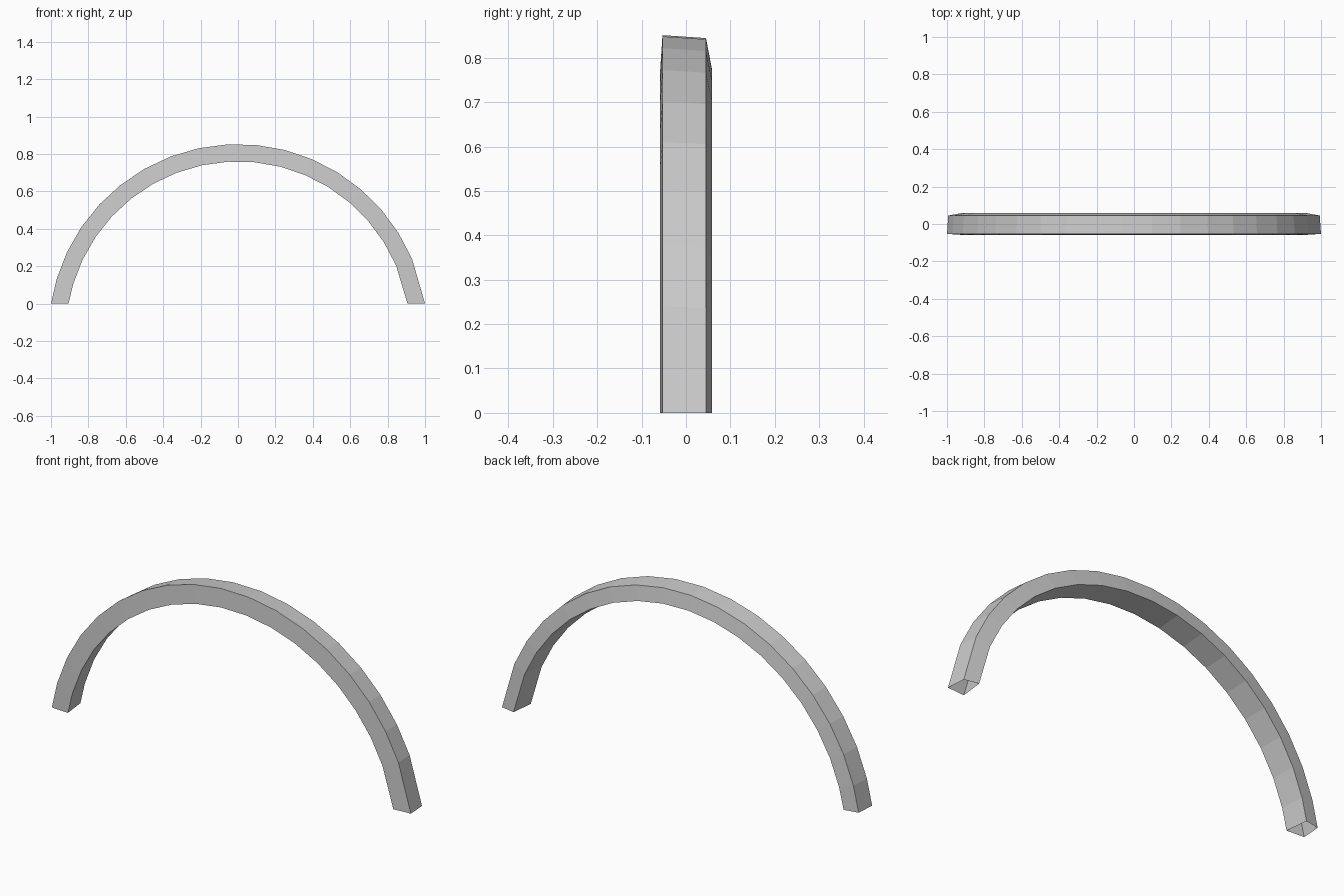
import bpy, bmesh
from math import sin, cos, radians, sqrt

if "Cube" in bpy.data.objects:
    bpy.data.objects.remove(bpy.data.objects["Cube"])

# Arch circle centre lies below the floor; the feet are cut flat at z = 0
CENTRE_Z = -0.16
# Cross-section corners: (depth y, radius)
SECTION = [(-0.053, 1.0125), (0.045, 1.006), (0.059, 0.933), (-0.059, 0.92)]
ANGLES = [radians(-73.4 + 8.76 * i) for i in range(17)]


def foot(side):
    return [(side * sqrt(r * r - CENTRE_Z ** 2), y, 0) for y, r in SECTION]


def ring(a):
    return [(r * sin(a), y, r * cos(a) + CENTRE_Z) for y, r in SECTION]


# Sweep the section along the arch, leaving the feet open (hollow tube)
bm = bmesh.new()
rings = [[bm.verts.new(p) for p in pts]
         for pts in [foot(-1)] + [ring(a) for a in ANGLES] + [foot(1)]]
for a, b in zip(rings, rings[1:]):
    for i in range(4):
        j = (i + 1) % 4
        bm.faces.new((a[i], b[i], b[j], a[j]))

# Make the outer faces point outward
bm.normal_update()
bm.faces.ensure_lookup_table()
top = max(bm.faces, key=lambda f: f.calc_center_median().z)
if top.normal.z < 0:
    bmesh.ops.reverse_faces(bm, faces=bm.faces[:])

mesh = bpy.data.meshes.new("arch_band")
bm.to_mesh(mesh)
bm.free()
bpy.context.collection.objects.link(bpy.data.objects.new("arch_band", mesh))
